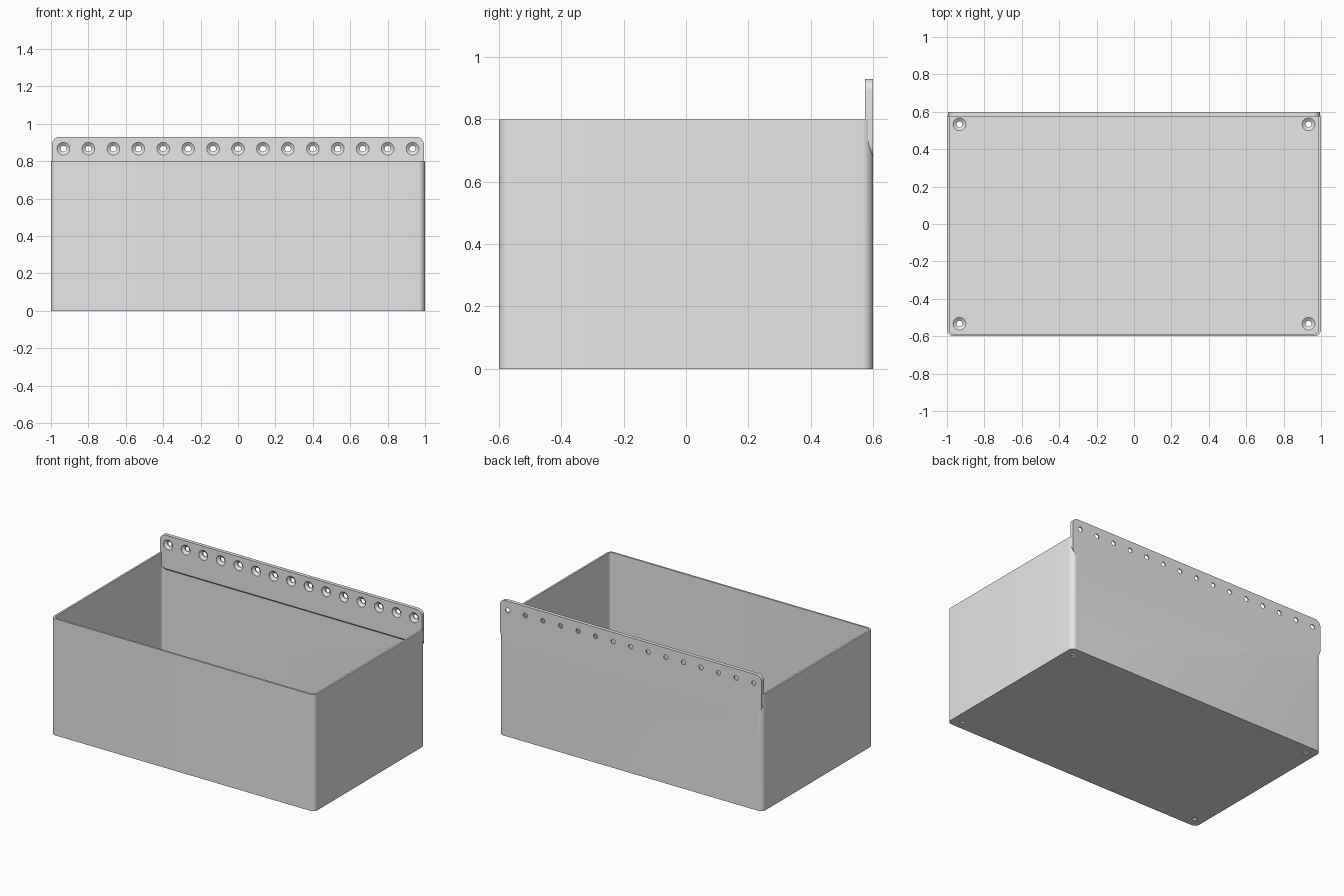
import bpy, bmesh, math
from mathutils import Matrix, Vector

if "Cube" in bpy.data.objects:
    bpy.data.objects.remove(bpy.data.objects["Cube"], do_unlink=True)

WALL, FLOOR, RIM = 0.013, 0.025, 0.8
BACK, PLATE = 0.6, 0.025          # back face and mounting plate thickness

grey = bpy.data.materials.new("light_grey")
grey.use_nodes = True
grey.diffuse_color = (0.8, 0.8, 0.8, 1)
grey.node_tree.nodes["Principled BSDF"].inputs["Base Color"].default_value = (0.8, 0.8, 0.8, 1)


def finish(name, bm):
    bmesh.ops.recalc_face_normals(bm, faces=bm.faces)
    mesh = bpy.data.meshes.new(name)
    bm.to_mesh(mesh)
    bm.free()
    obj = bpy.data.objects.new(name, mesh)
    bpy.context.collection.objects.link(obj)
    mesh.materials.append(grey)
    return obj


def rounded_slab(hx, hy, r, z0, z1, steps=8):
    """Rounded rectangle in XY, extruded from z0 to z1."""
    bm = bmesh.new()
    ring = []
    for q, (sx, sy) in enumerate([(1, 1), (-1, 1), (-1, -1), (1, -1)]):
        for i in range(steps + 1):
            a = (q + i / steps) * math.pi / 2
            ring.append(bm.verts.new((sx * (hx - r) + r * math.cos(a),
                                      sy * (hy - r) + r * math.sin(a), z0)))
    base = bm.faces.new(ring)
    out = bmesh.ops.extrude_face_region(bm, geom=[base])
    top = [v for v in out["geom"] if isinstance(v, bmesh.types.BMVert)]
    bmesh.ops.translate(bm, verts=top, vec=(0, 0, z1 - z0))
    return bm


def add_screw_hole(bm, matrix):
    """Countersunk hole cutter: local z = 0 is the surface, +z faces the screw head."""
    profile = [(0.034, 0.02), (0.034, -0.003), (0.016, -0.016), (0.016, -0.05)]
    n = 32
    rings = [[bm.verts.new(matrix @ Vector((r * math.cos(2 * math.pi * i / n),
                                            r * math.sin(2 * math.pi * i / n), z)))
              for i in range(n)] for r, z in profile]
    for a, b in zip(rings, rings[1:]):
        for i in range(n):
            j = (i + 1) % n
            bm.faces.new((a[i], a[j], b[j], b[i]))
    bm.faces.new(rings[0])
    bm.faces.new(rings[-1])


def boolean(target, tool, operation):
    mod = target.modifiers.new(operation.lower(), "BOOLEAN")
    mod.operation, mod.solver, mod.object = operation, "EXACT", tool
    bpy.context.view_layer.objects.active = target
    bpy.ops.object.modifier_apply(modifier=mod.name)
    bpy.data.objects.remove(tool, do_unlink=True)


# Open bin with thin walls and rounded upright corners
bin_body = finish("storage_bin", rounded_slab(1, BACK, 0.035, 0, RIM))
cavity = finish("cavity_cutter",
                rounded_slab(1 - WALL, BACK - WALL, 0.035 - WALL, FLOOR, RIM + 0.2))
boolean(bin_body, cavity, "DIFFERENCE")

# Mounting plate along the back, its lower edge sloping into the wall
low, high = 0.675, 0.93
bm = rounded_slab(0.994, (high - low) / 2, 0.04, 0, PLATE)
bm.transform(Matrix.Translation((0, BACK, (low + high) / 2)) @ Matrix.Rotation(math.pi / 2, 4, "X"))
for v in bm.verts:
    if v.co.y < BACK - PLATE / 2 and v.co.z < (low + high) / 2:
        v.co.z += PLATE
plate = finish("mounting_plate", bm)
boolean(bin_body, plate, "UNION")

# Screw holes: a row through the plate and one in each floor corner
bm = bmesh.new()
for i in range(15):
    add_screw_hole(bm, Matrix.Translation(((i - 7) * 2 / 15, BACK - PLATE, 0.867))
                   @ Matrix.Rotation(math.pi / 2, 4, "X"))
for sx in (-1, 1):
    for sy in (-1, 1):
        add_screw_hole(bm, Matrix.Translation((sx * 0.933, sy * 0.533, FLOOR)))
boolean(bin_body, finish("screw_hole_cutter", bm), "DIFFERENCE")

# Smooth the rounded corners and holes, keep the edges sharp
bpy.ops.object.select_all(action="DESELECT")
bin_body.select_set(True)
bpy.context.view_layer.objects.active = bin_body
bpy.ops.object.shade_smooth_by_angle(angle=math.radians(30))
